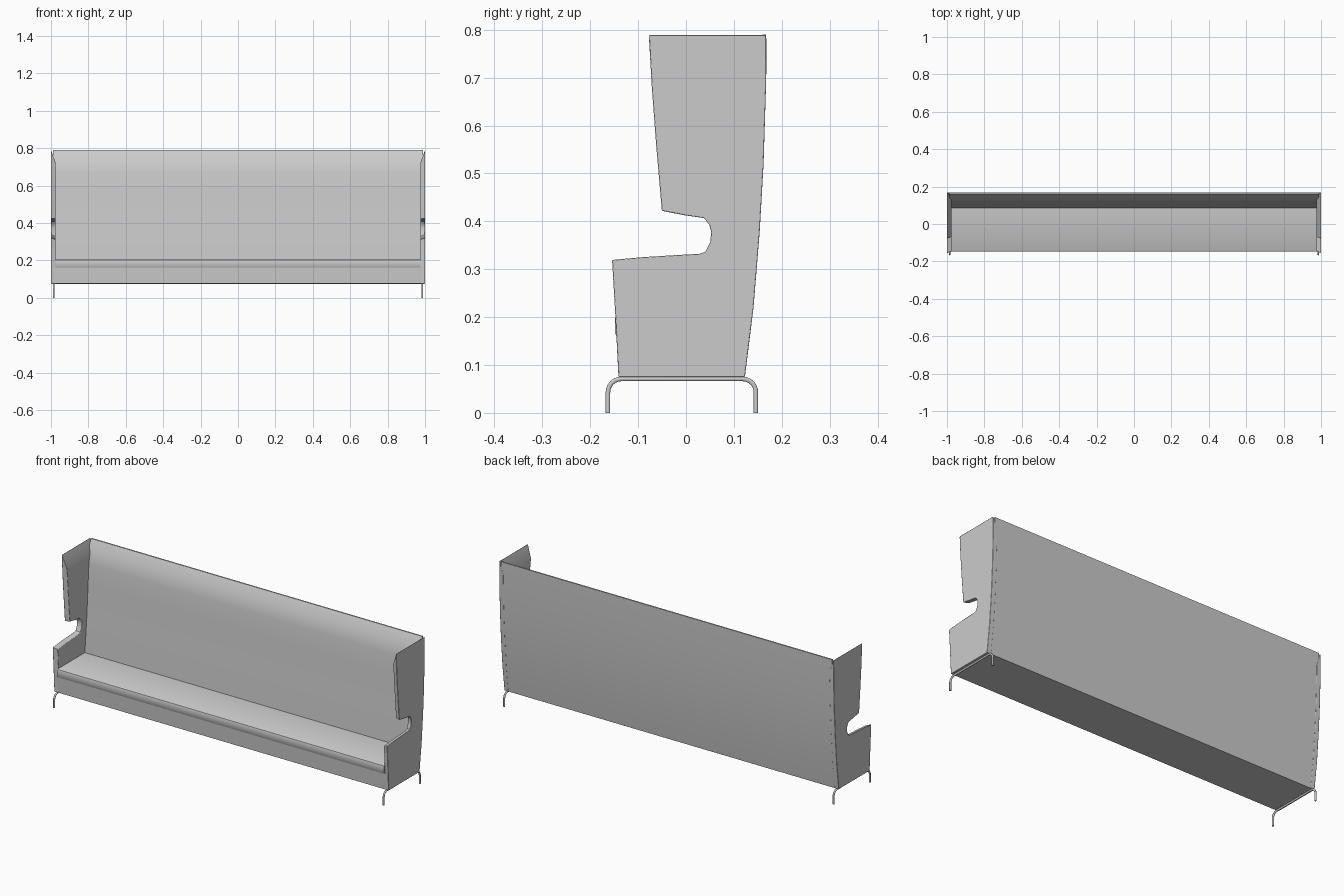
import bpy, bmesh
from math import radians, sin, cos, pi

if "Cube" in bpy.data.objects:
    bpy.data.objects.remove(bpy.data.objects["Cube"])


def finish(ob, bevel=0.0):
    """Optional soft edges, then smooth shading with sharp corners kept."""
    if bevel:
        m = ob.modifiers.new("soft_edges", 'BEVEL')
        m.width, m.segments, m.limit_method = bevel, 2, 'ANGLE'
        m.angle_limit = radians(50)
    bpy.ops.object.select_all(action='DESELECT')
    ob.select_set(True)
    bpy.context.view_layer.objects.active = ob
    bpy.ops.object.shade_smooth_by_angle(angle=radians(40))


def prism(name, profile, x0, x1, bevel=0.0, far_profile=None):
    """Solid between a (y, z) outline at x0 and one at x1."""
    bm = bmesh.new()
    a = [bm.verts.new((x0, y, z)) for y, z in profile]
    b = [bm.verts.new((x1, y, z)) for y, z in far_profile or profile]
    n = len(a)
    bm.faces.new(a)
    bm.faces.new(b)
    for i in range(n):
        j = (i + 1) % n
        bm.faces.new((a[i], a[j], b[j], b[i]))
    bmesh.ops.recalc_face_normals(bm, faces=bm.faces)
    me = bpy.data.meshes.new(name)
    bm.to_mesh(me)
    bm.free()
    ob = bpy.data.objects.new(name, me)
    bpy.context.collection.objects.link(ob)
    finish(ob, bevel)
    return ob


def tube(name, points, radius):
    """Round tube along a list of points."""
    cu = bpy.data.curves.new(name, 'CURVE')
    cu.dimensions = '3D'
    cu.bevel_depth, cu.bevel_resolution, cu.use_fill_caps = radius, 3, True
    sp = cu.splines.new('POLY')
    sp.points.add(len(points) - 1)
    for p, co in zip(sp.points, points):
        p.co = (*co, 1)
    ob = bpy.data.objects.new(name, cu)
    bpy.context.collection.objects.link(ob)


# Outer back line, bottom to top
back_line = [(0.123, 0.075), (0.141, 0.22), (0.154, 0.38),
             (0.162, 0.52), (0.167, 0.68), (0.168, 0.79)]

# Winged end panel with the arm notch; its inner face thins towards the rim
wing = back_line + [
    (-0.078, 0.79), (-0.072, 0.68), (-0.063, 0.56), (-0.051, 0.422),
    (-0.005, 0.413), (0.037, 0.407), (0.048, 0.393), (0.052, 0.378),
    (0.050, 0.357), (0.040, 0.337), (0.028, 0.333), (-0.09, 0.326),
    (-0.155, 0.32), (-0.148, 0.20), (-0.141, 0.075)]
wing_inner = [(y + 0.008 if y < 0.06 and z > 0.1 else y,
               0.72 if z > 0.75 else z - 0.008 if 0.31 < z < 0.34 else z)
              for y, z in wing]

# High back panel, thick below and rolling back to a thin rim at the top
inner = [(0.160, 0.79), (0.150, 0.772), (0.136, 0.738), (0.126, 0.71),
         (0.119, 0.67), (0.112, 0.56), (0.102, 0.40), (0.085, 0.205), (0.08, 0.0755)]
prism("back_panel", [(y - 0.0005, z) for y, z in back_line] + inner, -0.99, 0.99)

# Base box below the seat
prism("seat_base", [(-0.1405, 0.0755), (0.1, 0.0755), (0.1, 0.165),
                    (-0.1455, 0.165)], -0.99, 0.99)

# Seat cushion with a softened front edge
prism("seat_cushion", [(-0.143, 0.158), (0.1, 0.158), (0.1, 0.206), (-0.141, 0.206),
                       (-0.146, 0.203), (-0.148, 0.197), (-0.148, 0.165)], -0.976, 0.976)

# Leg path: a bent hoop running front to back under each end
arc = [i * pi / 12 for i in range(7)]
r = 0.028
hoop = ([(-0.163, 0.0)] + [(-0.135 - r * cos(a), 0.043 + r * sin(a)) for a in arc]
        + [(0.118 + r * sin(a), 0.043 + r * cos(a)) for a in arc] + [(0.146, 0.0)])

for side, s in (("left", -1), ("right", 1)):
    prism(side + "_wing", wing, s * 1.0, s * 0.975, 0.002, wing_inner)
    tube(side + "_leg_hoop", [(s * 0.985, y, z) for y, z in hoop], 0.005)
